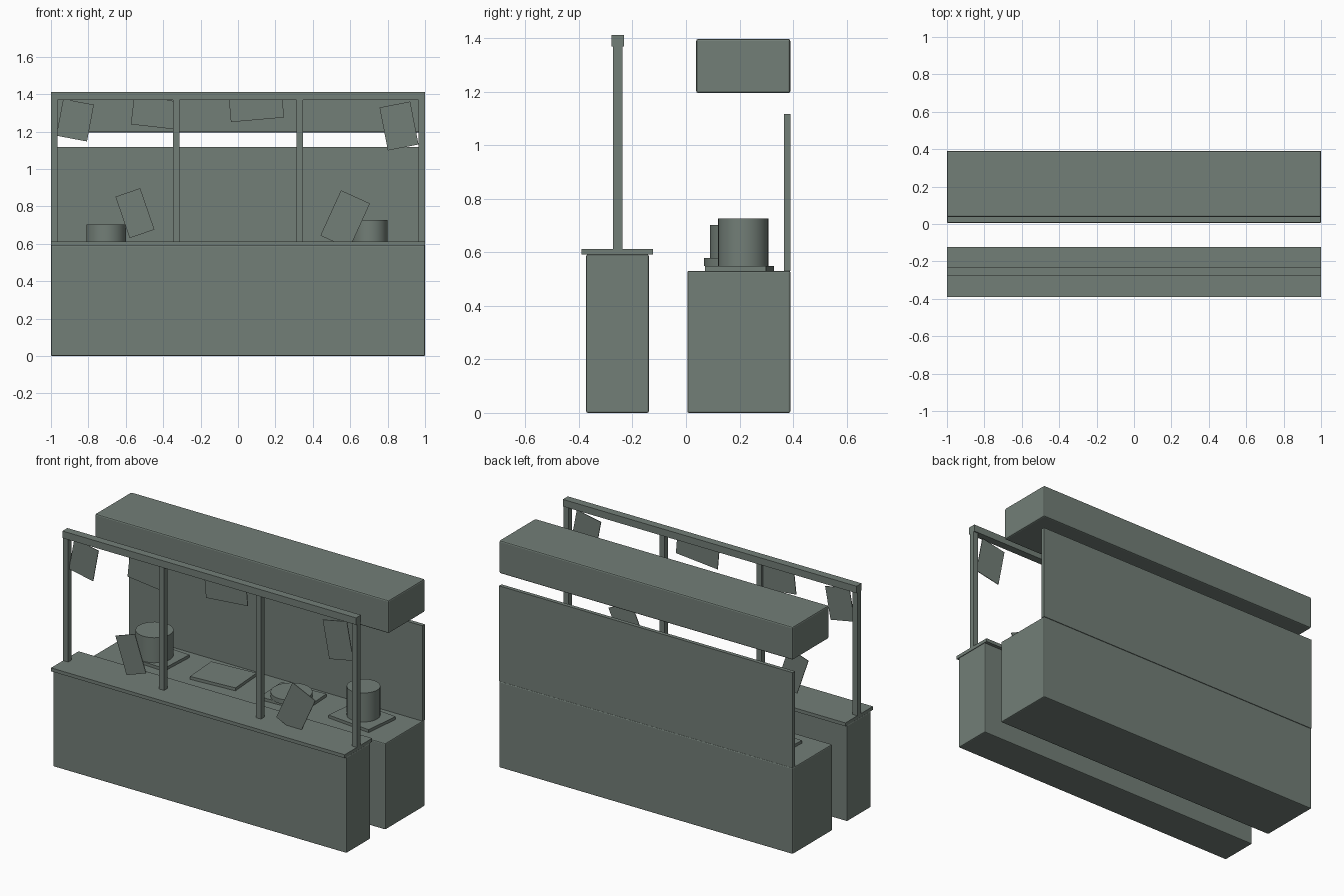
import bpy
from math import radians

old = bpy.data.objects.get("Cube")
if old:
    bpy.data.objects.remove(old, do_unlink=True)

mat = bpy.data.materials.new("grey_green")
mat.use_nodes = True
COLOUR = (0.17, 0.21, 0.185, 1)
mat.diffuse_color = COLOUR
mat.node_tree.nodes["Principled BSDF"].inputs["Base Color"].default_value = COLOUR


def finish(name, bevel=0):
    ob = bpy.context.object
    ob.name = name
    ob.data.materials.append(mat)
    if bevel:
        mod = ob.modifiers.new("soft_edges", "BEVEL")
        mod.width = bevel
        mod.segments = 2
    return ob


def box(name, x, y, z, bevel=0):
    """Box from (min, max) ranges."""
    bpy.ops.mesh.primitive_cube_add(size=1, location=[sum(r) / 2 for r in (x, y, z)])
    ob = bpy.context.object
    ob.scale = [r[1] - r[0] for r in (x, y, z)]
    bpy.ops.object.transform_apply(location=False, rotation=False, scale=True)
    return finish(name, bevel)


def pot(name, x, y, radius, bottom, top):
    bpy.ops.mesh.primitive_cylinder_add(vertices=32, radius=radius, depth=top - bottom,
                                        location=(x, y, (bottom + top) / 2))
    bpy.ops.object.shade_smooth_by_angle()
    return finish(name)


def sheet(name, x, z, w, h, tilt):
    """Thin upright paper, turned clockwise as seen from the front."""
    ob = box(name, (x - w / 2, x + w / 2), (-0.257, -0.253), (z - h / 2, z + h / 2))
    ob.rotation_euler.y = radians(tilt)


FULL = (-1, 1)

# Front serving counter
box("front_counter", FULL, (-0.373, -0.139), (0, 0.592), 0.006)
box("counter_top", FULL, (-0.39, -0.123), (0.592, 0.613))

# Frame over the counter
box("top_beam", FULL, (-0.279, -0.231), (1.37, 1.413))
for i, x in enumerate((-0.983, -0.33, 0.33, 0.983)):
    box(f"post_{i + 1}", (x - 0.017, x + 0.017), (-0.272, -0.238), (0.613, 1.37))

# Rear cooking counter, back panel and hood
box("rear_counter", FULL, (0.005, 0.39), (0, 0.531), 0.006)
box("back_panel", FULL, (0.366, 0.39), (0.531, 1.118))
box("hood", FULL, (0.038, 0.39), (1.195, 1.398), 0.008)

# Trays on the rear counter
for i, (x, turn) in enumerate(((-0.7, -3), (-0.24, 4), (0.235, 3), (0.705, -6))):
    tray = box(f"tray_{i + 1}", (x - 0.148, x + 0.148), (0.085, 0.315), (0.531, 0.549))
    tray.rotation_euler.z = radians(turn)

# Cookware
pot("wide_pot", -0.705, 0.195, 0.106, 0.549, 0.703)
pot("shallow_pan", 0.235, 0.185, 0.117, 0.549, 0.578)
pot("tall_pot", 0.705, 0.214, 0.094, 0.549, 0.727)

# Papers hanging from the beam and standing on the counter
sheet("hanging_sheet_1", -0.871, 1.261, 0.167, 0.2, 10.7)
sheet("hanging_sheet_2", -0.445, 1.3, 0.24, 0.15, 6.5)
sheet("hanging_sheet_3", 0.099, 1.323, 0.285, 0.12, -5)
sheet("hanging_sheet_4", 0.861, 1.23, 0.167, 0.234, -11)
sheet("standing_sheet_1", -0.551, 0.764, 0.14, 0.234, -19)
sheet("standing_sheet_2", 0.573, 0.73, 0.17, 0.266, 24.5)
